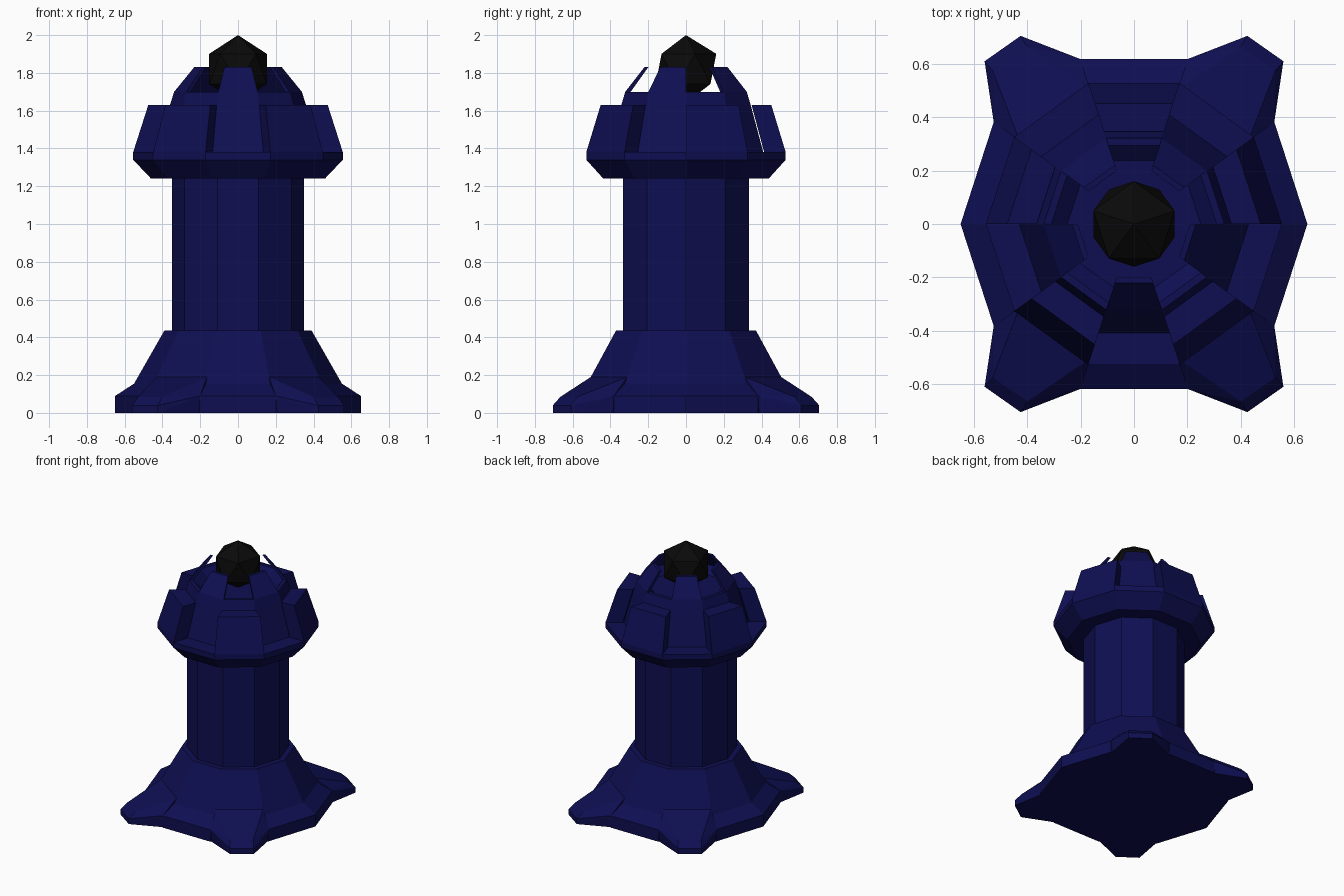
import bpy, bmesh, math
from mathutils import Vector

if "Cube" in bpy.data.objects:
    bpy.data.objects.remove(bpy.data.objects["Cube"])

SIDES = 10
STEP = 2 * math.pi / SIDES


def material(name, col):
    m = bpy.data.materials.new(name)
    m.diffuse_color = (*col, 1)
    m.use_nodes = True
    m.node_tree.nodes["Principled BSDF"].inputs["Base Color"].default_value = m.diffuse_color
    return m


blue = material("deep navy blue", (0.0045, 0.0045, 0.085))
black = material("near black", (0.003, 0.003, 0.003))


def finish(name, bm, mat):
    bmesh.ops.recalc_face_normals(bm, faces=bm.faces)
    me = bpy.data.meshes.new(name)
    bm.to_mesh(me)
    bm.free()
    me.materials.append(mat)
    ob = bpy.data.objects.new(name, me)
    bpy.context.collection.objects.link(ob)
    return ob


def polar(r, a, z):
    return Vector((r * math.cos(a), r * math.sin(a), z))


def lathe(name, profile, mat):
    """Ten-sided turned solid, closed flat at both ends."""
    bm = bmesh.new()
    rings = [[bm.verts.new(polar(r, i * STEP, z)) for i in range(SIDES)] for r, z in profile]
    for lo, hi in zip(rings, rings[1:]):
        for i in range(SIDES):
            j = (i + 1) % SIDES
            bm.faces.new((lo[i], lo[j], hi[j], hi[i]))
    bm.faces.new(rings[0][::-1])
    bm.faces.new(rings[-1])
    return finish(name, bm, mat)


def segment(name, profile, side, mat):
    """One tenth of a ring with the given (radius, height) section."""
    bm = bmesh.new()
    a, b = [[bm.verts.new(polar(r, (side + k) * STEP, z)) for r, z in profile] for k in (0, 1)]
    n = len(profile)
    for i in range(n):
        j = (i + 1) % n
        bm.faces.new((a[i], a[j], b[j], b[i]))
    bm.faces.new(a)
    bm.faces.new(b[::-1])
    return finish(name, bm, mat)


# Main tower: flared base, shaft, overhanging head and hollow crown
lathe("tower_body", [
    (0.65, 0), (0.65, 0.09), (0.55, 0.155), (0.39, 0.435), (0.35, 0.435),
    (0.35, 1.24), (0.46, 1.24), (0.555, 1.34), (0.555, 1.38), (0.43, 1.38),
    (0.36, 1.63), (0.338, 1.70), (0.31, 1.70), (0.25, 1.65)], blue)

# Battlements and crown prongs on alternating sides
for i in range(5):
    segment("battlement", [(0.555, 1.38), (0.475, 1.63), (0.365, 1.63), (0.435, 1.38)], 2 * i, blue)
    segment("crown_prong", [(0.338, 1.70), (0.232, 1.83), (0.21, 1.83), (0.308, 1.70)], 2 * i + 1, blue)

# Four splayed feet
for sx in (1, -1):
    for sy in (1, -1):
        pts = [polar(r, k * STEP, z) for k in (1, 2)
               for r, z in ((0.64, 0), (0.65, 0.09), (0.53, 0.19), (0.45, 0.1))]
        pts += [Vector(p) for p in (
            (0.56, 0.61, 0), (0.425, 0.705, 0), (0.56, 0.61, 0.04), (0.425, 0.705, 0.04),
            (0.53, 0.575, 0.085), (0.40, 0.665, 0.085))]
        bm = bmesh.new()
        for p in pts:
            bm.verts.new((p.x * sx, p.y * sy, p.z))
        hull = bmesh.ops.convex_hull(bm, input=bm.verts)
        loose = [v for v in bm.verts if not v.link_faces]
        bmesh.ops.delete(bm, geom=loose, context='VERTS')
        finish("foot", bm, blue)

# Dark orb held in the crown
bm = bmesh.new()
bmesh.ops.create_icosphere(bm, subdivisions=1, radius=0.179)
orb = finish("orb", bm, black)
orb.location.z = 1.821
orb.rotation_euler.z = math.pi / 2
